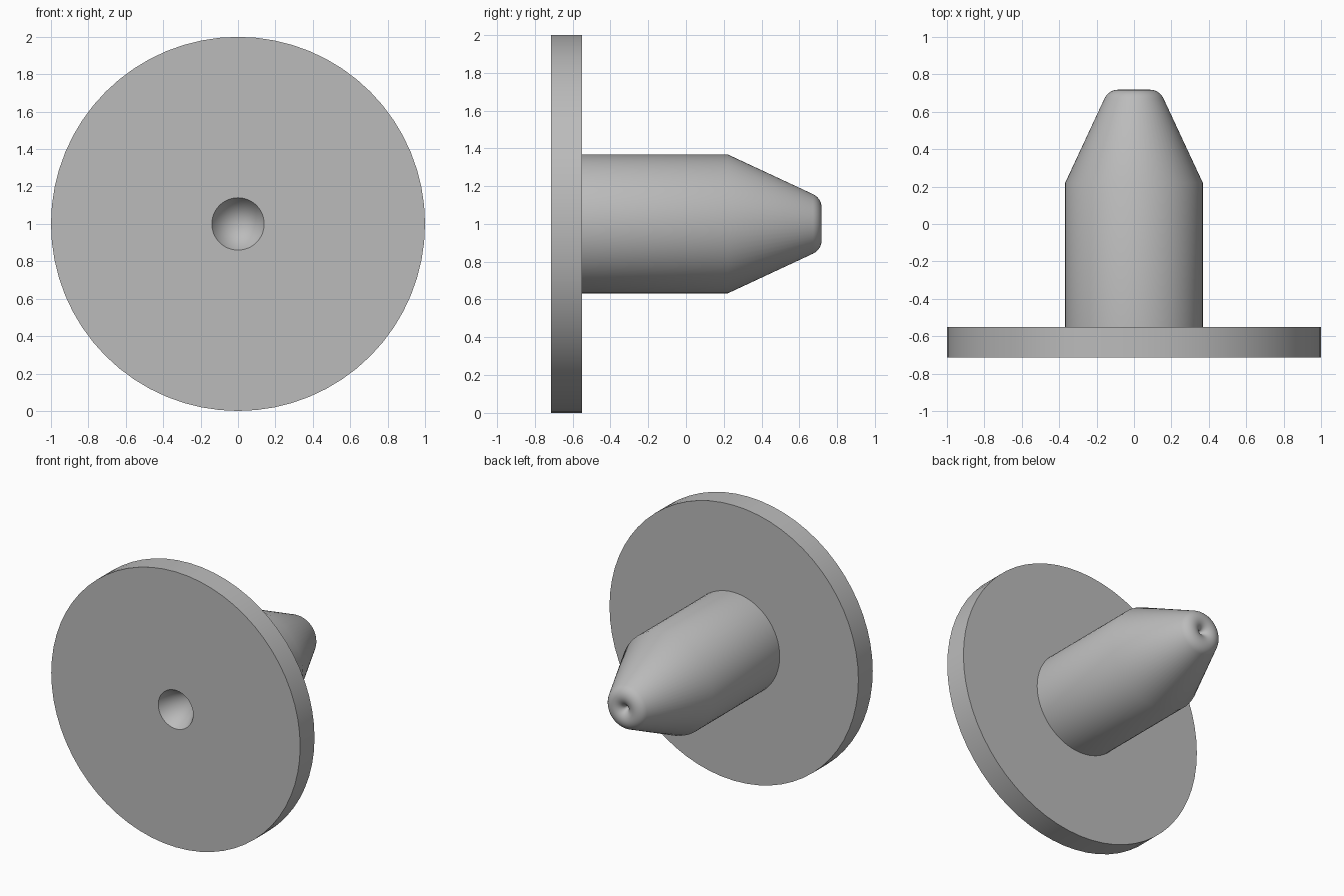
import bpy
import bmesh
from math import sin, cos, pi, radians
from mathutils import Vector

cube = bpy.data.objects.get("Cube")
if cube:
    bpy.data.objects.remove(cube, do_unlink=True)

SEGMENTS = 64
AXIS_Z = 1.0

grey = bpy.data.materials.new("plain_grey")
grey.use_nodes = True
colour = (0.5, 0.5, 0.5, 1)
grey.diffuse_color = colour
grey.node_tree.nodes["Principled BSDF"].inputs["Base Color"].default_value = colour


def lathe(name, profile):
    """Turn a (radius, y) profile around the lengthwise axis."""
    bm = bmesh.new()
    verts = [bm.verts.new((r, y, 0)) for r, y in profile]
    edges = [bm.edges.new(pair) for pair in zip(verts, verts[1:])]
    bmesh.ops.spin(bm, geom=verts + edges, cent=(0, 0, 0), axis=(0, 1, 0),
                   angle=2 * pi, steps=SEGMENTS, use_duplicate=False)
    bmesh.ops.remove_doubles(bm, verts=bm.verts, dist=0.0005)
    bmesh.ops.recalc_face_normals(bm, faces=bm.faces)
    bmesh.ops.translate(bm, verts=bm.verts, vec=Vector((0, 0, AXIS_Z)))
    mesh = bpy.data.meshes.new(name)
    bm.to_mesh(mesh)
    bm.free()
    mesh.materials.append(grey)
    obj = bpy.data.objects.new(name, mesh)
    bpy.context.collection.objects.link(obj)
    return obj


# Conical centre hole in the front, then the wide flange
flange = [(0, -0.475), (0.14, -0.715), (1, -0.715), (1, -0.55)]

# Straight shaft up to the start of the taper
shaft = [(0.368, -0.55), (0.368, 0.22)]

# Rounded nose rim, rolling over into a small dimple
fillet = 0.08
nose = []
for i in range(16):
    a = radians(65 - i * 125 / 15)
    nose.append((0.085 + fillet * sin(a), 0.638 + fillet * cos(a)))
dimple = [(0, 0.65)]

plug = lathe("flanged_pin", flange + shaft + nose + dimple)

# Smooth the round surfaces, keep the turned edges crisp
bpy.ops.object.select_all(action="DESELECT")
plug.select_set(True)
bpy.context.view_layer.objects.active = plug
bpy.ops.object.shade_smooth_by_angle(angle=radians(30))
